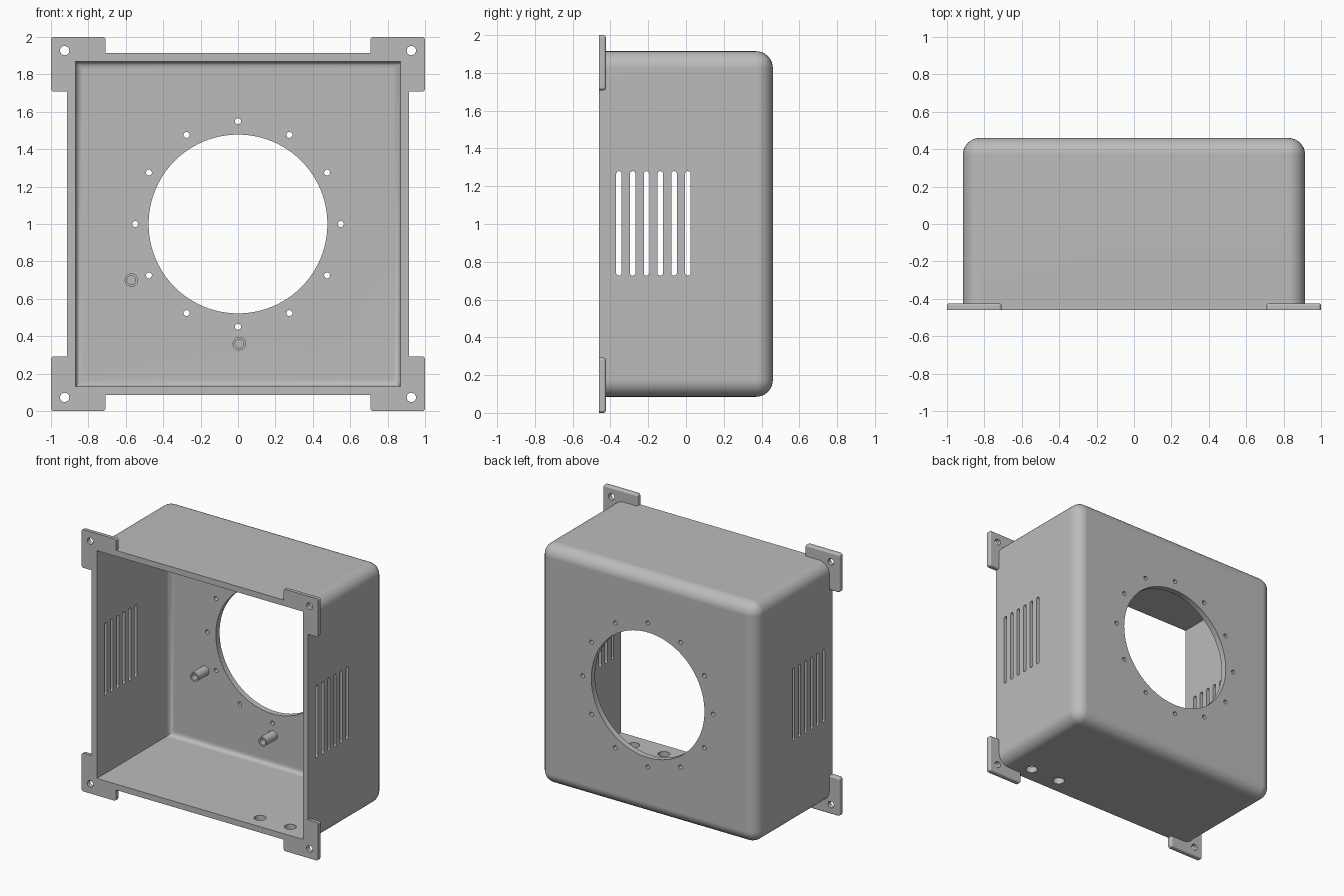
import bpy
import bmesh
from math import sin, cos, pi, radians

old = bpy.data.objects.get("Cube")
if old:
    bpy.data.objects.remove(old, do_unlink=True)

grey = bpy.data.materials.new("plain grey")
grey.use_nodes = True
COLOUR = (0.5, 0.5, 0.5, 1)
grey.diffuse_color = COLOUR
grey.node_tree.nodes["Principled BSDF"].inputs["Base Color"].default_value = COLOUR

FRONT, BACK, MID = -0.46, 0.46, 1.0
HALF, INNER = 0.915, 0.87
AXES = {"x": lambda u, v, w: (w, u, v),
        "y": lambda u, v, w: (u, w, v),
        "z": lambda u, v, w: (u, v, w)}


def rounded_rect(cu, cv, hu, hv, r, steps=6):
    """Outline of a rectangle with round corners; r = 0 keeps them square."""
    if r == 0:
        return [(cu + hu, cv + hv), (cu - hu, cv + hv), (cu - hu, cv - hv), (cu + hu, cv - hv)]
    pts = []
    for q, (su, sv) in enumerate(((1, 1), (-1, 1), (-1, -1), (1, -1))):
        for i in range(steps + 1):
            a = (q + i / steps) * pi / 2
            pts.append((cu + su * (hu - r) + r * cos(a), cv + sv * (hv - r) + r * sin(a)))
    return pts


def circle(cu, cv, r, n=24):
    return [(cu + r * cos(2 * pi * i / n), cv + r * sin(2 * pi * i / n)) for i in range(n)]


def prism(bm, outline, axis, w0, w1):
    put = AXES[axis]
    a, b = ([bm.verts.new(put(u, v, w)) for u, v in outline] for w in (w0, w1))
    faces = [bm.faces.new(a), bm.faces.new(b[::-1])]
    n = len(a)
    for i in range(n):
        j = (i + 1) % n
        faces.append(bm.faces.new((a[j], a[i], b[i], b[j])))
    bmesh.ops.recalc_face_normals(bm, faces=faces)


def bevel(bm, pick, size, segments):
    edges = [e for e in bm.edges if pick(*[v.co.y for v in e.verts])]
    bmesh.ops.bevel(bm, geom=edges, offset=size, segments=segments,
                    profile=0.5, affect="EDGES", clamp_overlap=True)


def finish(name, bm):
    mesh = bpy.data.meshes.new(name)
    bm.to_mesh(mesh)
    bm.free()
    obj = bpy.data.objects.new(name, mesh)
    bpy.context.collection.objects.link(obj)
    mesh.materials.append(grey)
    return obj


def activate(obj):
    bpy.ops.object.select_all(action="DESELECT")
    obj.select_set(True)
    bpy.context.view_layer.objects.active = obj


def combine(obj, tool, operation):
    activate(obj)
    mod = obj.modifiers.new(operation, "BOOLEAN")
    mod.operation, mod.solver, mod.object = operation, "EXACT", tool
    bpy.ops.object.modifier_apply(modifier=mod.name)
    bpy.data.objects.remove(tool, do_unlink=True)


def smooth(obj):
    activate(obj)
    bpy.ops.object.shade_smooth_by_angle(angle=radians(35))


# Outer shell, rounded everywhere but at the open front
bm = bmesh.new()
prism(bm, rounded_rect(0, MID, HALF, HALF, 0), "y", FRONT, BACK)
bevel(bm, lambda a, b: max(a, b) > 0, 0.09, 8)
housing = finish("housing", bm)

# Corner mounting tabs
bm = bmesh.new()
for sx in (-1, 1):
    for sz in (-1, 1):
        prism(bm, rounded_rect(sx * 0.854, MID + sz * 0.854, 0.146, 0.146, 0.016, 4),
              "y", FRONT, -0.424)
bevel(bm, lambda a, b: min(a, b) > -0.43, 0.012, 3)
combine(housing, finish("mounting_tabs", bm), "UNION")

# Hollow interior, filleted around the back wall
bm = bmesh.new()
prism(bm, rounded_rect(0, MID, INNER, INNER, 0), "y", FRONT - 0.2, BACK - 0.045)
bevel(bm, lambda a, b: min(a, b) > 0, 0.04, 6)
combine(housing, finish("cavity_cutter", bm), "DIFFERENCE")

# Openings: fan hole, its screw ring, tab holes, side vents and cable holes
bm = bmesh.new()
prism(bm, circle(0, MID, 0.478, 96), "y", 0.3, 0.6)
for i in range(12):
    a = i * pi / 6
    prism(bm, circle(0.55 * cos(a), MID + 0.55 * sin(a), 0.016, 16), "y", 0.3, 0.6)
for sx in (-1, 1):
    for sz in (-1, 1):
        prism(bm, circle(sx * 0.927, MID + sz * 0.927, 0.025), "y", -0.6, -0.3)
    for i in range(6):
        slot = rounded_rect(-0.355 + i * 0.073, MID + 0.003, 0.0145, 0.277, 0.0144, 4)
        prism(bm, slot, "x", sx * 0.8, sx * 1.1)
for x in (0.425, 0.68):
    prism(bm, circle(x, -0.34, 0.042), "z", 0, 0.25)
combine(housing, finish("opening_cutter", bm), "DIFFERENCE")
smooth(housing)
weighted = housing.modifiers.new("weighted normals", "WEIGHTED_NORMAL")
weighted.keep_sharp = True

# Hollow standoffs on the inside of the back wall
PROFILE = [(0.036, 0.42), (0.036, 0.285), (0.023, 0.285), (0.023, 0.39)]
for name, x, z in (("side_standoff", -0.57, 0.7), ("lower_standoff", 0.007, 0.36)):
    bm = bmesh.new()
    rings = [[bm.verts.new((u, y, v)) for u, v in circle(x, z, r)] for r, y in PROFILE]
    for a, b in zip(rings, rings[1:]):
        for i in range(len(a)):
            j = (i + 1) % len(a)
            bm.faces.new((a[i], a[j], b[j], b[i]))
    bm.faces.new(rings[-1])
    bm.faces.new(rings[0][::-1])
    bmesh.ops.recalc_face_normals(bm, faces=bm.faces)
    smooth(finish(name, bm))
